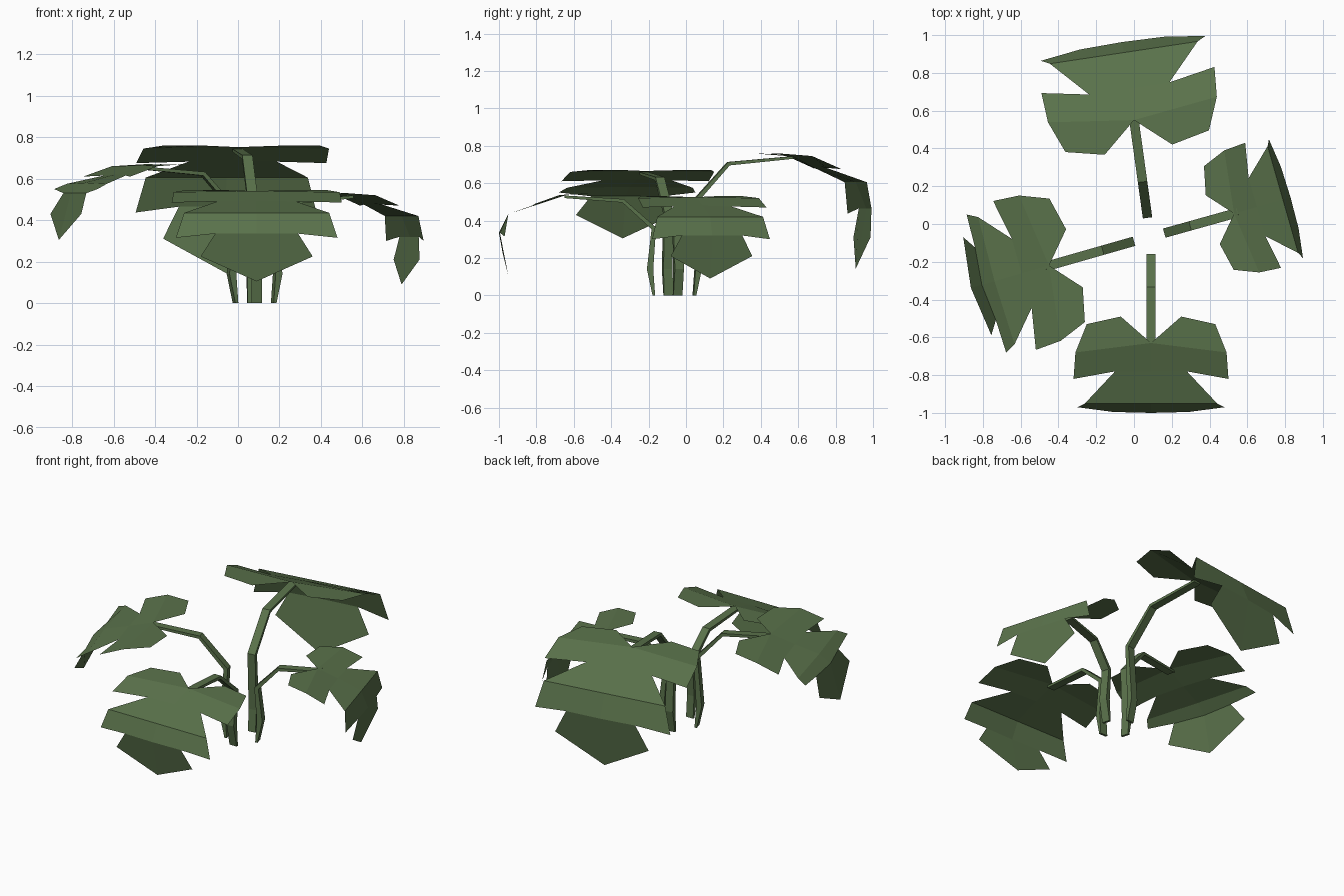
import bpy, bmesh, math
from mathutils import Vector, Matrix

if "Cube" in bpy.data.objects:
    bpy.data.objects.remove(bpy.data.objects["Cube"])

green = bpy.data.materials.new("leaf_green")
green.diffuse_color = (0.102, 0.168, 0.07, 1)
green.use_nodes = True
green.node_tree.nodes["Principled BSDF"].inputs["Base Color"].default_value = green.diffuse_color

# Half of the lobed leaf: (sideways, outward, up) from the stalk joint
BASE = [(0.16, -0.14, 0.01), (0.34, -0.10, 0.01), (0.40, 0.05, 0.0),
        (0.41, 0.19, -0.05), (0.19, 0.15, -0.045)]
# Outer lobes and midrib, drooping version and flatter version
DROOP = BASE + [(0.35, 0.32, -0.10), (0.39, 0.34, -0.22),
                (0.20, 0.365, -0.20), (0.27, 0.35, -0.31)]
DROOP_MID = [(0, 0, 0.005), (0, 0.15, -0.04), (0, 0.32, -0.10),
             (0, 0.37, -0.20), (0, 0.32, -0.43)]
FLAT = BASE + [(0.35, 0.29, -0.085), (0.38, 0.345, -0.11),
               (0.20, 0.35, -0.13), (0.27, 0.395, -0.23)]
FLAT_MID = [(0, 0, 0.005), (0, 0.15, -0.04), (0, 0.30, -0.08),
            (0, 0.37, -0.13), (0, 0.43, -0.355)]
# Faces of one half: numbers >= 0 are edge points, negatives -1..-5 are mid points
FACES = [(-1, 0, 1, 2), (-1, 2, 3, 4, -2), (-2, 4, 5, -3),
         (-3, 5, 6, 7, -4), (-4, 7, 8, -5)]


def finish(bm, name):
    me = bpy.data.meshes.new(name)
    bm.to_mesh(me)
    bm.free()
    me.materials.append(green)
    ob = bpy.data.objects.new(name, me)
    bpy.context.collection.objects.link(ob)


def leaf(name, joint, yaw, sxy, sz, outline, midrib):
    # local y points outward
    m = (Matrix.Translation(joint) @ Matrix.Rotation(math.radians(yaw - 90), 4, 'Z')
         @ Matrix.Diagonal((sxy, sxy, sz, 1)))
    bm = bmesh.new()
    mid = [bm.verts.new(m @ Vector(p)) for p in midrib]
    for s in (1, -1):
        edge = [bm.verts.new(m @ Vector((s * x, y, z))) for x, y, z in outline]
        for f in FACES:
            vs = [edge[i] if i >= 0 else mid[-i - 1] for i in f]
            bm.faces.new(vs if s > 0 else vs[::-1])
    finish(bm, name)


def stalk(name, base, joint):
    # bowed upright part, knee, then thin arm to the leaf
    base, joint = Vector(base), Vector(joint)
    h = joint.z
    flat = Vector((joint.x - base.x, joint.y - base.y, 0))
    out = flat.normalized()
    side = Vector((-out.y, out.x, 0))
    path = [base, base + out * 0.02 + Vector((0, 0, 0.14)),
            base + Vector((0, 0, h * 0.67)),
            base + flat * 0.36 + Vector((0, 0, h * 0.945)),
            joint + out * 0.02 - Vector((0, 0, 0.008))]
    half_depth = (0.007, 0.017, 0.013, 0.010, 0.007)
    bm = bmesh.new()
    rings = []
    for i, p in enumerate(path):
        t = (path[min(i + 1, 4)] - path[max(i - 1, 0)]).normalized()
        if i == 0:
            t = Vector((0, 0, 1))
        n = side.cross(t) * half_depth[i]
        w = side * 0.025
        rings.append([bm.verts.new(p + a * w + b * n)
                      for a, b in ((1, 1), (-1, 1), (-1, -1), (1, -1))])
    for a, b in zip(rings, rings[1:]):
        for k in range(4):
            bm.faces.new((a[k], a[(k + 1) % 4], b[(k + 1) % 4], b[k]))
    bm.faces.new(rings[0])
    bm.faces.new(rings[-1])
    bmesh.ops.recalc_face_normals(bm, faces=bm.faces[:])
    finish(bm, name)


# name, stalk base, joint, leaf yaw, flat scale, height scale, leaf shape
PLANT = [
    ("front", (0.09, -0.172, 0), (0.09, -0.63, 0.535), 270, 1.0, 1.0, DROOP, DROOP_MID),
    ("back", (0.07, 0.045, 0), (0.0, 0.55, 0.745), 98.6, 1.13, 1.4, DROOP, DROOP_MID),
    ("right", (0.172, -0.045, 0), (0.53, 0.055, 0.52), 16, 0.84, 1.0, DROOP, DROOP_MID),
    ("left", (-0.012, -0.095, 0), (-0.45, -0.22, 0.66), 196, 1.0, 1.0, FLAT, FLAT_MID),
]
for name, base, joint, yaw, sxy, sz, outline, midrib in PLANT:
    stalk(name + "_stalk", base, joint)
    leaf(name + "_leaf", Vector(joint), yaw, sxy, sz, outline, midrib)
